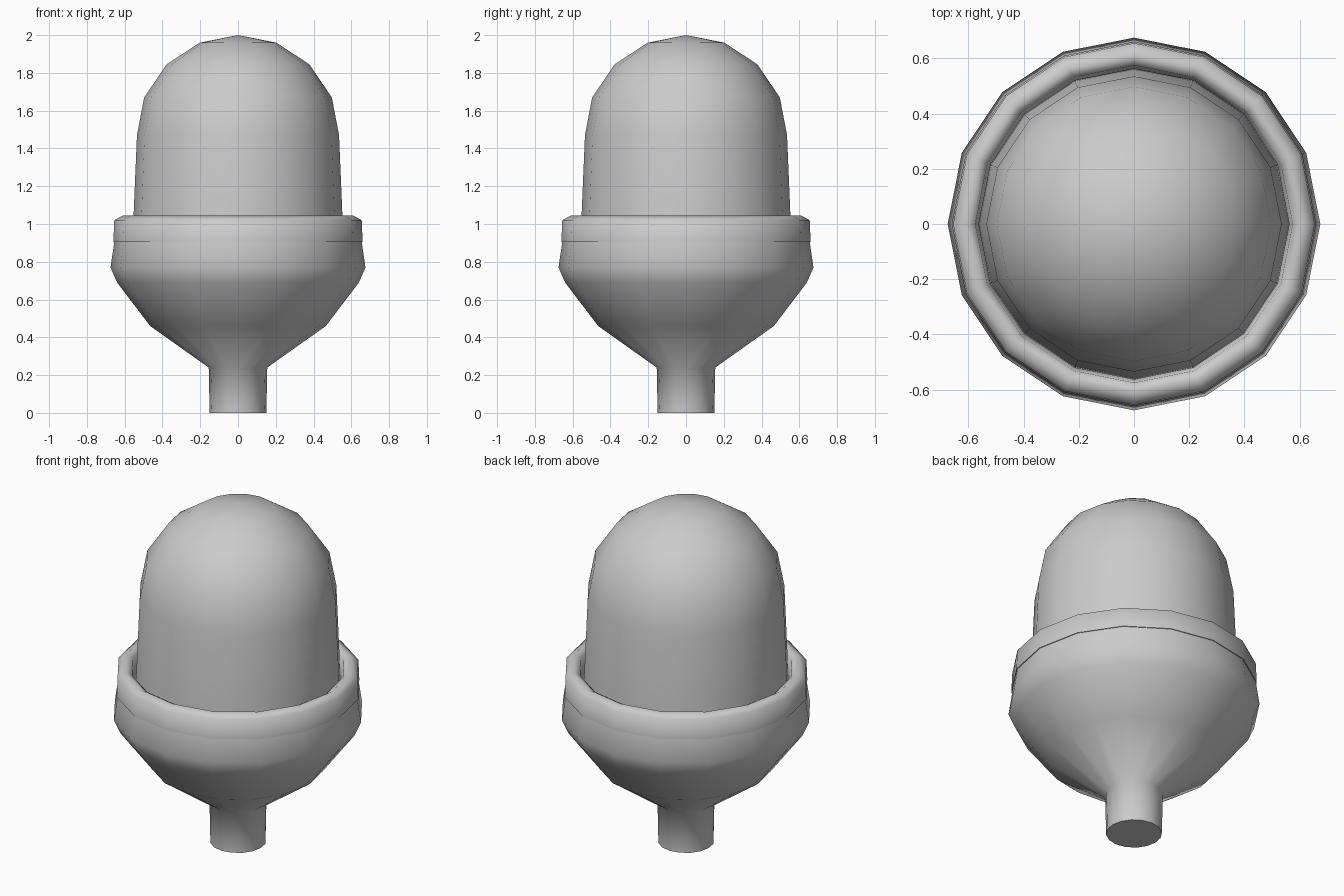
import bpy, bmesh, math

if "Cube" in bpy.data.objects:
    bpy.data.objects.remove(bpy.data.objects["Cube"])

SIDES = 16


def lathe(name, profile, smooth_angle, sides=SIDES):
    """Revolve (radius, z) points about z; a radius of 0 becomes a pole."""
    bm = bmesh.new()
    rings = []
    for r, z in profile:
        if r == 0:
            rings.append([bm.verts.new((0, 0, z))] * sides)
        else:
            rings.append([bm.verts.new((r * math.cos(2 * math.pi * i / sides),
                                        r * math.sin(2 * math.pi * i / sides), z))
                          for i in range(sides)])
    for a, b in zip(rings, rings[1:]):
        for i in range(sides):
            j = (i + 1) % sides
            bm.faces.new(dict.fromkeys((a[i], a[j], b[j], b[i])))
    bmesh.ops.recalc_face_normals(bm, faces=bm.faces)
    mesh = bpy.data.meshes.new(name)
    bm.to_mesh(mesh)
    bm.free()
    obj = bpy.data.objects.new(name, mesh)
    bpy.context.collection.objects.link(obj)
    bpy.ops.object.select_all(action='DESELECT')
    obj.select_set(True)
    bpy.context.view_layer.objects.active = obj
    bpy.ops.object.shade_smooth_by_angle(angle=math.radians(smooth_angle))
    return obj


# Stem flaring into the cup
lathe("stem_and_cup", [(0, 0), (0.15, 0), (0.155, 0.24), (0.465, 0.46),
                       (0.64, 0.69), (0.675, 0.77), (0.655, 0.905),
                       (0.56, 0.905)], 60)

# Raised rim around the cup mouth
lathe("cup_rim", [(0.55, 0.905), (0.66, 0.905), (0.655, 1.02), (0.61, 1.045),
                  (0.575, 1.025), (0.562, 0.93)], 75)

# Rounded dome seated inside the rim
lathe("dome", [(0.56, 0.905), (0.553, 1.04), (0.535, 1.47), (0.497, 1.67),
               (0.378, 1.845), (0.203, 1.96), (0, 2.0)], 60)
